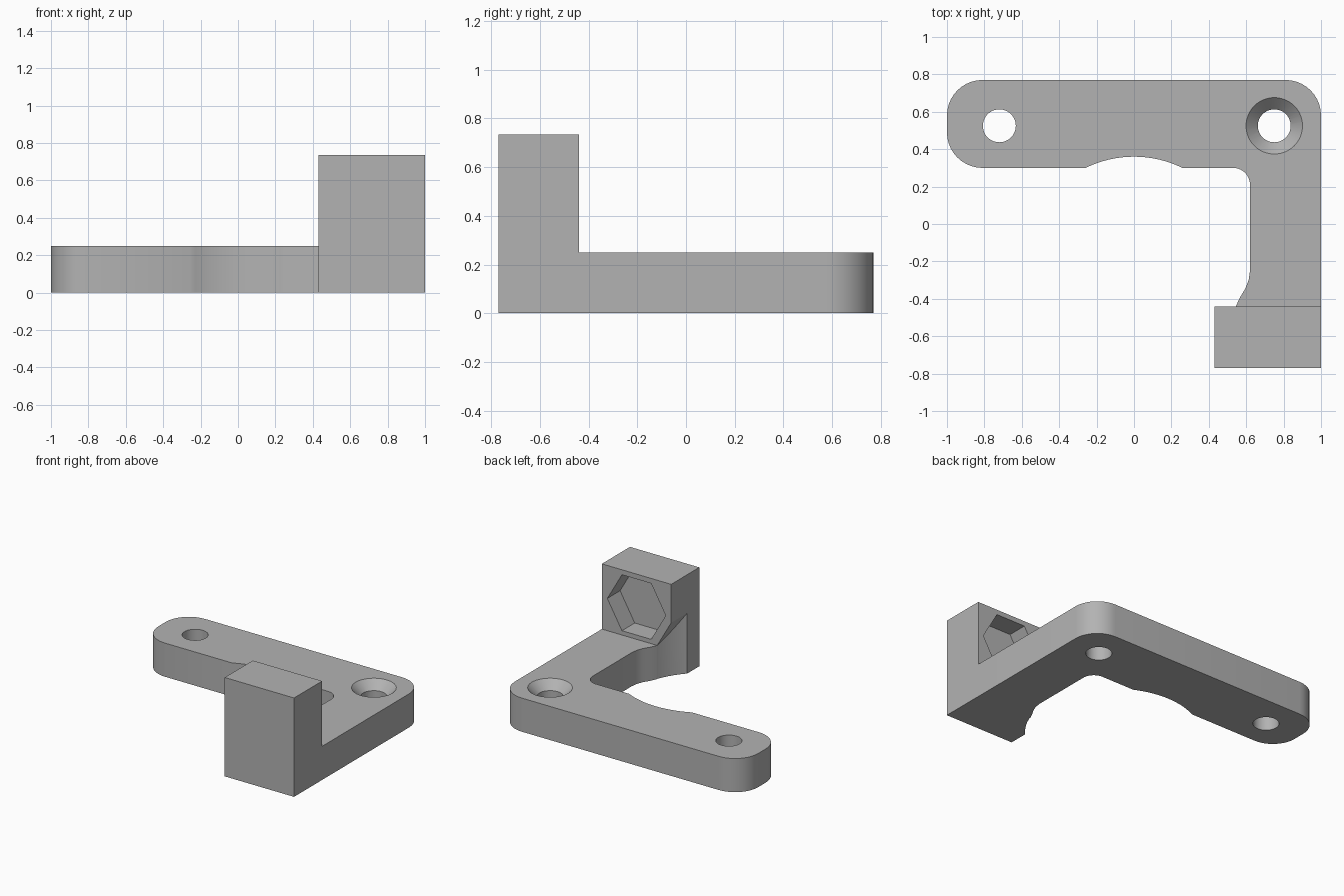
import bpy, bmesh
from math import sin, cos, pi, radians, sqrt, asin
from mathutils import Matrix, Vector

if "Cube" in bpy.data.objects:
    bpy.data.objects.remove(bpy.data.objects["Cube"])

grey = bpy.data.materials.new("plain_grey")
grey.use_nodes = True
grey.diffuse_color = (0.45, 0.45, 0.45, 1)
grey.node_tree.nodes["Principled BSDF"].inputs["Base Color"].default_value = grey.diffuse_color


def add_object(name, bm):
    bmesh.ops.recalc_face_normals(bm, faces=bm.faces)
    mesh = bpy.data.meshes.new(name)
    bm.to_mesh(mesh)
    bm.free()
    mesh.materials.append(grey)
    obj = bpy.data.objects.new(name, mesh)
    bpy.context.collection.objects.link(obj)
    return obj


def prism(name, outline, low, high):
    """Extrude an outline in x, y from low to high."""
    bm = bmesh.new()
    face = bm.faces.new([bm.verts.new((x, y, low)) for x, y in outline])
    new = bmesh.ops.extrude_face_region(bm, geom=[face])["geom"]
    bmesh.ops.translate(bm, vec=(0, 0, high - low),
                        verts=[v for v in new if isinstance(v, bmesh.types.BMVert)])
    return add_object(name, bm)


def rod(name, r1, r2, depth, matrix, sides=48):
    bm = bmesh.new()
    bmesh.ops.create_cone(bm, cap_ends=True, segments=sides, radius1=r1,
                          radius2=r2, depth=depth, matrix=matrix)
    return add_object(name, bm)


def combine(target, tool, operation="DIFFERENCE"):
    tool.hide_render = True
    mod = target.modifiers.new(operation, "BOOLEAN")
    mod.operation, mod.object, mod.solver = operation, tool, "EXACT"
    bpy.context.view_layer.objects.active = target
    bpy.ops.object.modifier_apply(modifier=mod.name)
    bpy.data.objects.remove(tool)


def arc(cx, cy, r, start, end, steps=10):
    angles = [radians(start + (end - start) * i / steps) for i in range(steps + 1)]
    return [(cx + r * cos(a), cy + r * sin(a)) for a in angles]


# Main sizes
THICK, HEIGHT = 0.25, 0.735
FRONT, BACK, STEP = -0.77, 0.77, -0.44
BORE_Y, BORE_R = -0.228, 0.588
R = 0.19

# L-shaped plate with rounded ends and a shallow round relief
half = 90 - math_angle if (math_angle := asin((0.3 - BORE_Y) / BORE_R) * 180 / pi) else 0
outline = (arc(1 - R, BACK - R, R, 0, 90)
           + arc(R - 1, BACK - R, R, 90, 180)
           + arc(R - 1, 0.3 + R, R, 180, 270)
           + arc(0, BORE_Y, BORE_R, 90 + half, 90 - half, 16)
           + arc(0.53, 0.21, 0.09, 90, 0)
           + [(0.62, -0.25), (0.613, -0.3), (0.595, -0.345), (0.565, -0.395),
              (0.545, STEP), (0.58, -0.5), (0.97, -0.5), (1, STEP)])
bracket = prism("bracket", outline, 0, THICK)

# Upright block, its inner corner hollowed by the bore under a sloped roof
block = prism("block", [(0.43, FRONT), (1, FRONT), (1, STEP), (0.43, STEP)], 0, HEIGHT)
bm = bmesh.new()
bmesh.ops.create_cone(bm, cap_ends=True, segments=96, radius1=BORE_R, radius2=BORE_R,
                      depth=2, matrix=Matrix.Translation((0, BORE_Y, 0)))
for point, normal in (((0.545, 0, THICK), (sqrt(3), 0, 1)), ((0, 0, 0.6), (0, 0, 1))):
    cut = bmesh.ops.bisect_plane(bm, geom=bm.verts[:] + bm.edges[:] + bm.faces[:],
                                 plane_co=point, plane_no=Vector(normal).normalized(),
                                 clear_outer=True)
    rim = [e for e in cut["geom_cut"] if isinstance(e, bmesh.types.BMEdge)]
    bmesh.ops.holes_fill(bm, edges=rim)
combine(block, add_object("bore_cutter", bm))
combine(bracket, block, "UNION")

# Hexagonal nut pocket in the back of the block
combine(bracket, rod("nut_cutter", 0.24, 0.24, 0.3,
                     Matrix.Translation((0.715, STEP, 0.49))
                     @ Matrix.Rotation(pi / 2, 4, "X") @ Matrix.Rotation(pi / 2, 4, "Z"), 6))

# Screw holes, the left one countersunk
for x in (-0.72, 0.75):
    combine(bracket, rod("hole_cutter", 0.088, 0.088, 1, Matrix.Translation((x, 0.525, 0))))
combine(bracket, rod("sink_cutter", 0.086, 0.152, 0.066,
                     Matrix.Translation((0.75, 0.525, THICK - 0.032))))

# Smooth the rounds, keep the edges crisp
bpy.ops.object.select_all(action="DESELECT")
bracket.select_set(True)
bpy.context.view_layer.objects.active = bracket
bpy.ops.object.shade_smooth_by_angle(angle=radians(25))
